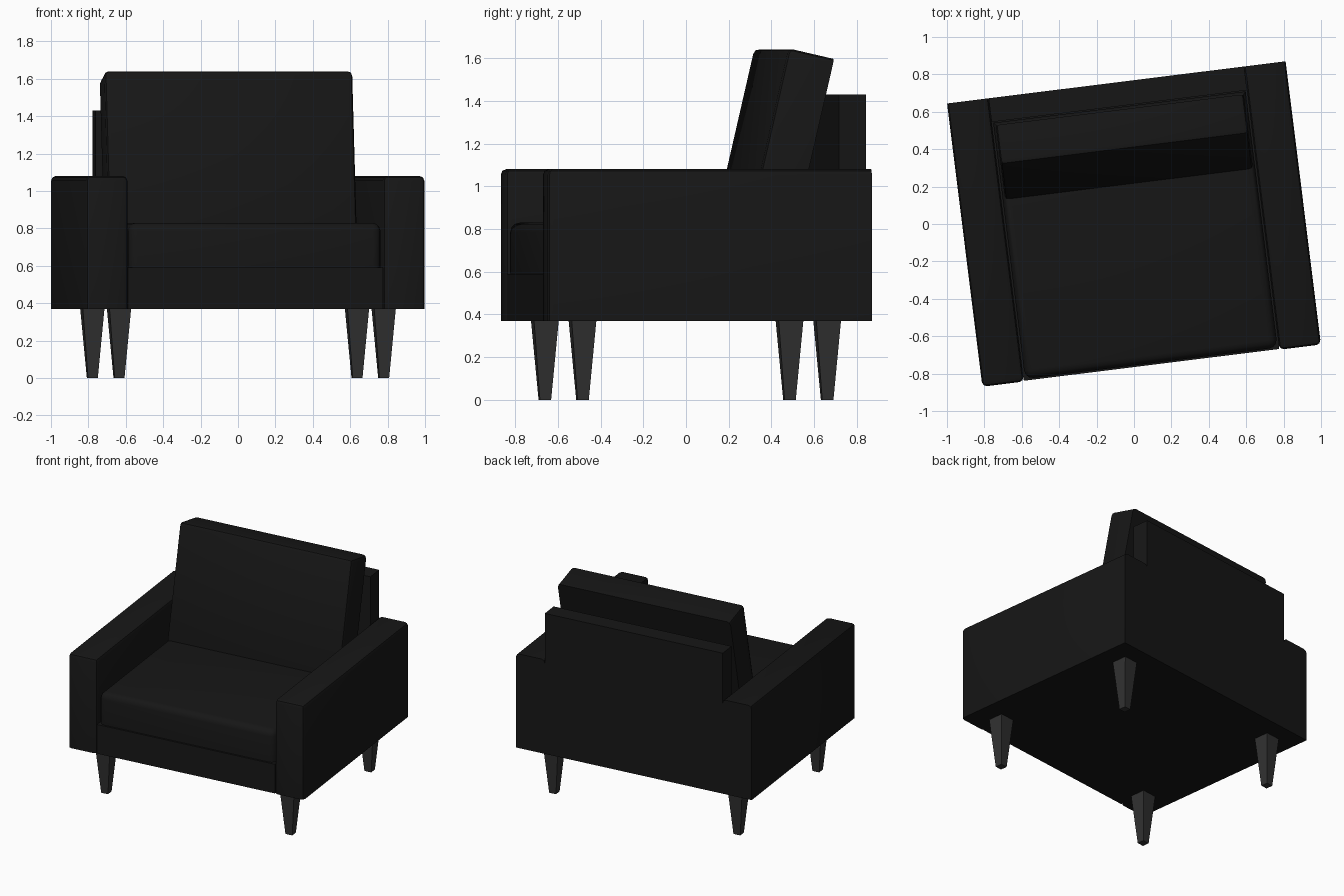
import bpy, bmesh, math
from mathutils import Matrix, Vector

if "Cube" in bpy.data.objects:
    bpy.data.objects.remove(bpy.data.objects["Cube"])

TURN = Matrix.Rotation(math.radians(7.1), 4, 'Z')   # whole chair sits slightly turned


def material(name, v):
    m = bpy.data.materials.new(name)
    m.diffuse_color = (v, v, v, 1)
    m.use_nodes = True
    m.node_tree.nodes["Principled BSDF"].inputs["Base Color"].default_value = m.diffuse_color
    return m


FABRIC = material("black_fabric", 0.008)
WOOD = material("dark_leg", 0.03)


def block(name, lo, hi, mat=FABRIC, bevel=0, segs=2, keep=None, taper=1, place=Matrix()):
    """Box from lo to hi; bevels the edges whose centre passes keep()."""
    bm = bmesh.new()
    bmesh.ops.create_cube(bm, size=1)
    lo, hi = Vector(lo), Vector(hi)
    mid, size = (lo + hi) / 2, hi - lo
    if bevel:
        # edge centres are tested in unit coordinates (-1, 0 or 1 per axis)
        edges = [e for e in bm.edges
                 if keep is None or keep(*(e.verts[0].co + e.verts[1].co))]
    for v in bm.verts:
        k = taper if v.co.z < 0 else 1
        v.co = mid + Vector((v.co.x * size.x * k, v.co.y * size.y * k, v.co.z * size.z))
    if bevel:
        bmesh.ops.bevel(bm, geom=edges, offset=bevel, segments=segs,
                        profile=0.5, affect='EDGES')
    me = bpy.data.meshes.new(name)
    bm.to_mesh(me)
    bm.free()
    me.materials.append(mat)
    ob = bpy.data.objects.new(name, me)
    bpy.context.collection.objects.link(ob)
    ob.matrix_world = TURN @ place
    return ob


W, D, IN = 0.912, 0.763, 0.688      # half width, half depth, inner face of arms
Z0, ARM, SEAT = 0.37, 1.08, 0.83    # underside, arm top, seat top

# Arms: soft top edges and front corners, square at back and floor
for side, s in (("left", -1), ("right", 1)):
    x = sorted((s * IN, s * W))
    block(side + "_arm", (x[0], -D, Z0), (x[1], D, ARM), bevel=0.025,
          keep=lambda x, y, z: (z > 0.5 or (y < -0.5 and abs(z) < 0.5)) and y < 0.5)

# Base and back panel between the arms
block("base", (-IN, -D + 0.004, Z0), (IN, 0.64, 0.59))
block("back_panel", (-IN, 0.635, Z0), (IN, D, 1.43))

# Seat cushion with rounded top and front
block("seat_cushion", (-0.68, -0.75, 0.592), (0.68, 0.63, SEAT), bevel=0.045, segs=3,
      keep=lambda x, y, z: z > 0.5 or (y < -0.5 and z > -0.5))

# Back cushion leaning against the panel
lean = Matrix.Translation((0, 0.215, SEAT)) @ Matrix.Rotation(math.radians(-13), 4, 'X')
block("back_cushion", (-0.668, 0, -0.02), (0.668, 0.218, 0.837), bevel=0.025,
      keep=lambda x, y, z: y < -0.5 or (abs(x) > 0.5 and z > 0.5), place=lean)

# Tapered square legs
for end, sy in (("front", -1), ("back", 1)):
    for side, sx in (("left", -1), ("right", 1)):
        x, y, h = sx * 0.713, sy * 0.577, 0.0585
        block(f"{end}_{side}_leg", (x - h, y - h, 0), (x + h, y + h, Z0 + 0.005),
              mat=WOOD, taper=0.45)

# Smooth only the softened edges
for ob in bpy.context.collection.objects:
    ob.select_set("arm" in ob.name or "cushion" in ob.name)
    if ob.select_get():
        bpy.context.view_layer.objects.active = ob
bpy.ops.object.shade_smooth_by_angle(angle=math.radians(35))
